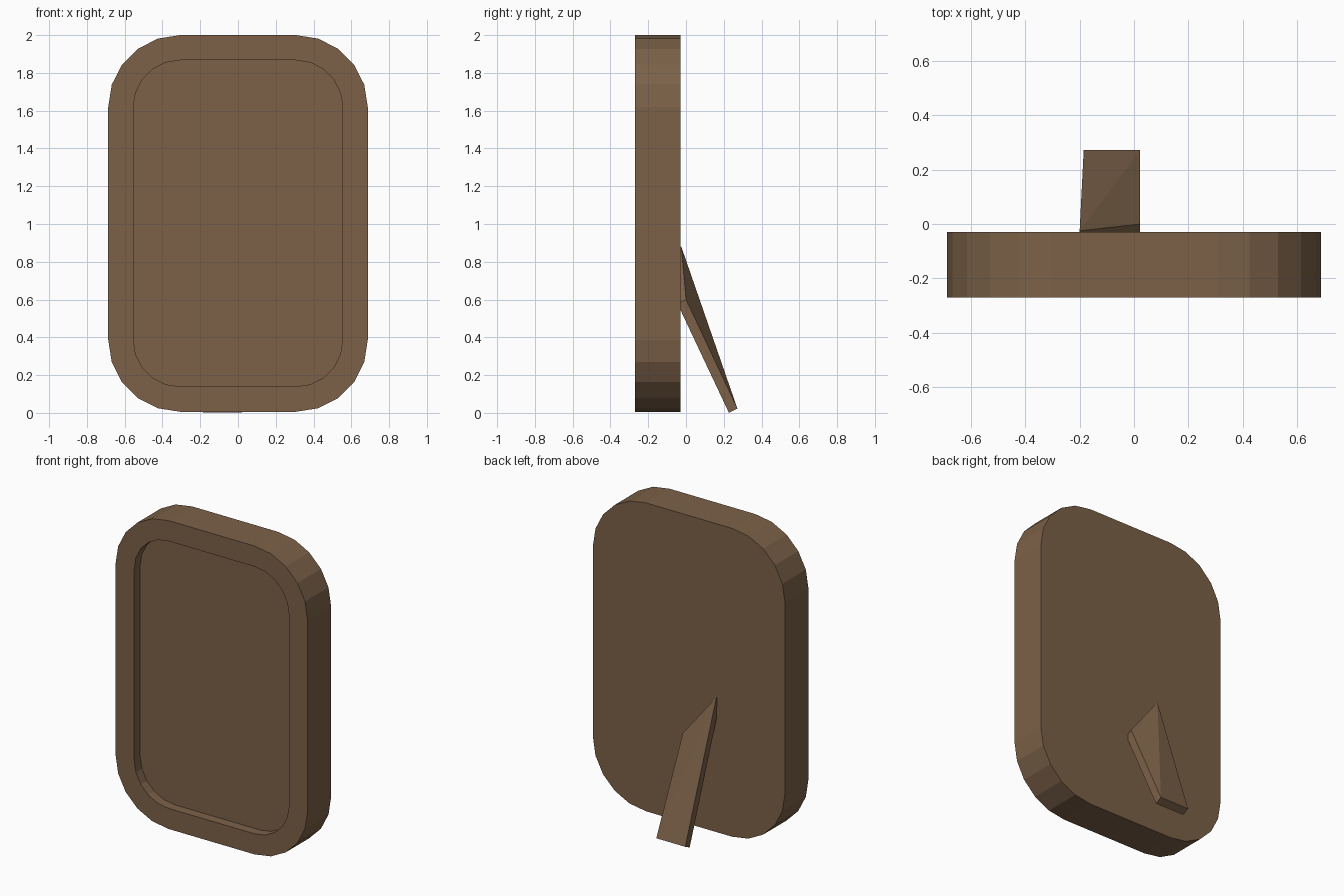
import bpy, bmesh, math
from mathutils import Vector

if "Cube" in bpy.data.objects:
    bpy.data.objects.remove(bpy.data.objects["Cube"])

wood = bpy.data.materials.new("brown_wood")
wood.diffuse_color = (0.20, 0.12, 0.065, 1)
wood.use_nodes = True
wood.node_tree.nodes["Principled BSDF"].inputs["Base Color"].default_value = wood.diffuse_color


def finish(bm, name):
    bmesh.ops.recalc_face_normals(bm, faces=bm.faces)
    mesh = bpy.data.meshes.new(name)
    bm.to_mesh(mesh)
    bm.free()
    mesh.materials.append(wood)
    obj = bpy.data.objects.new(name, mesh)
    bpy.context.collection.objects.link(obj)
    return obj


def rounded_loop(bm, inset, y, segments=5):
    """Rounded rectangle in the xz plane; corner centres stay fixed as it insets."""
    half_w, z_mid, half_h, radius = 0.687, 1.003, 0.997, 0.38
    verts = []
    for q, (sx, sz) in enumerate([(1, 1), (-1, 1), (-1, -1), (1, -1)]):
        cx, cz = sx * (half_w - radius), z_mid + sz * (half_h - radius)
        for i in range(segments + 1):
            a = math.radians(90 * (q + i / segments))
            r = radius - inset
            verts.append(bm.verts.new((cx + r * math.cos(a), y, cz + r * math.sin(a))))
    return verts


def bridge(bm, a, b):
    for i in range(len(a)):
        j = (i + 1) % len(a)
        bm.faces.new((a[i], a[j], b[j], b[i]))


# Frame: back panel, outer rim, front border and recessed picture panel
bm = bmesh.new()
loops = [rounded_loop(bm, inset, y) for inset, y in
         [(0, -0.03), (0, -0.27), (0.133, -0.27), (0.133, -0.208)]]
for a, b in zip(loops, loops[1:]):
    bridge(bm, a, b)
bm.faces.new(loops[0])
bm.faces.new(loops[-1])
finish(bm, "picture_frame")

# Stand: slanted leg whose top is cut diagonally and runs into the back panel
bm = bmesh.new()
outer = [(-0.2, -0.025, 0.88), (0.022, 0.0, 0.6), (0.022, 0.272, 0.023), (-0.185, 0.272, 0.023)]
thickness = Vector((0, -0.045, -0.022))
back = [bm.verts.new(p) for p in outer]
front = [bm.verts.new(Vector(p) + thickness) for p in outer]
for v in front:
    v.co.z = max(v.co.z, 0)
bridge(bm, back, front)
# split both twisted faces from the tip to the far foot corner
for s in (back, front):
    bm.faces.new((s[0], s[1], s[2]))
    bm.faces.new((s[0], s[2], s[3]))
finish(bm, "back_stand")
